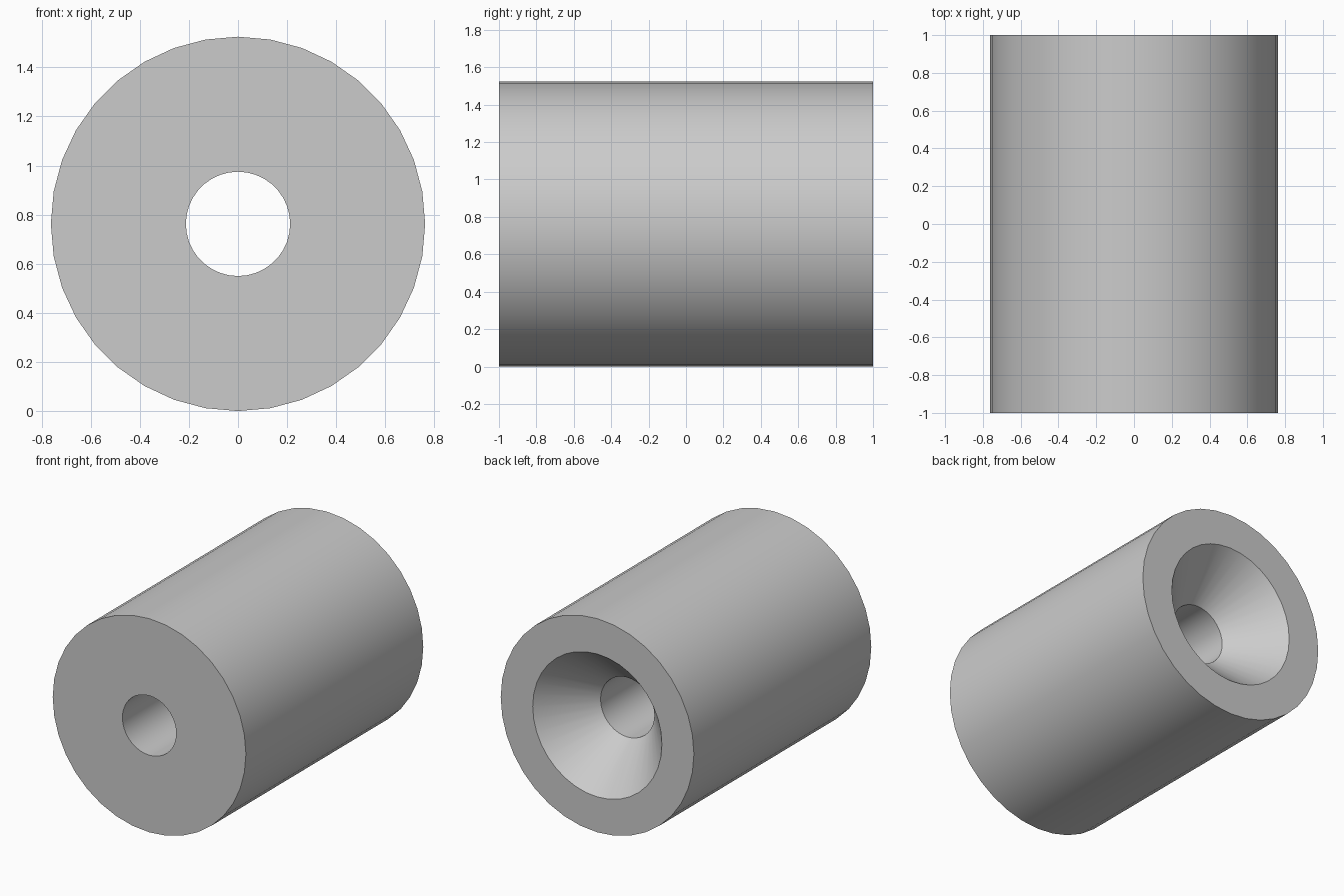
import bpy, bmesh, math

cube = bpy.data.objects.get("Cube")
if cube:
    bpy.data.objects.remove(cube, do_unlink=True)

SIDES = 36
RADIUS = 0.7625
BORE = 0.2125
SINK = 0.51
SINK_DEPTH = 0.34

# Plain grey material
grey = bpy.data.materials.new("plain grey")
grey.use_nodes = True
colour = (0.6, 0.6, 0.6, 1)
grey.diffuse_color = colour
grey.node_tree.nodes["Principled BSDF"].inputs["Base Color"].default_value = colour

# Closed section (radius, y): outer wall, back rim, countersink, bore, front face
section = [(RADIUS, -1), (RADIUS, 1), (SINK, 1), (BORE, 1 - SINK_DEPTH), (BORE, -1)]

# Revolve the section around the y axis
bm = bmesh.new()
rings = []
for radius, y in section:
    ring = []
    for i in range(SIDES):
        a = math.tau * i / SIDES
        ring.append(bm.verts.new((radius * math.sin(a), y, RADIUS + radius * math.cos(a))))
    rings.append(ring)
for k, ring in enumerate(rings):
    after = rings[(k + 1) % len(rings)]
    for i in range(SIDES):
        j = (i + 1) % SIDES
        bm.faces.new((ring[i], ring[j], after[j], after[i]))
bmesh.ops.recalc_face_normals(bm, faces=bm.faces)

mesh = bpy.data.meshes.new("countersunk_spacer")
bm.to_mesh(mesh)
bm.free()
mesh.materials.append(grey)
spacer = bpy.data.objects.new("countersunk_spacer", mesh)
bpy.context.collection.objects.link(spacer)

# Smooth walls with crisp rims
bpy.ops.object.select_all(action="DESELECT")
spacer.select_set(True)
bpy.context.view_layer.objects.active = spacer
bpy.ops.object.shade_smooth_by_angle(angle=math.radians(30))
